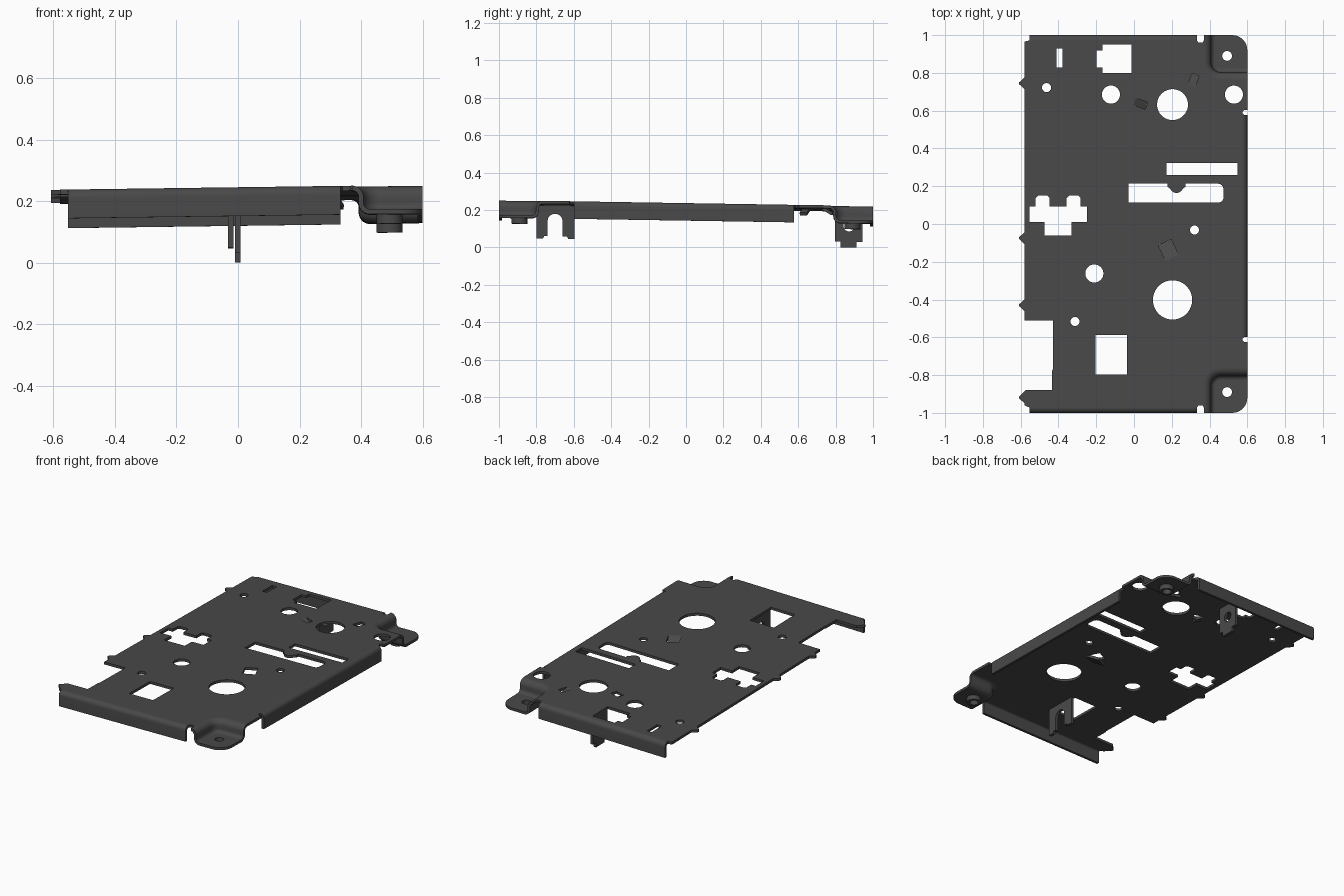
import bpy, bmesh, math
from mathutils import Matrix, Vector

if "Cube" in bpy.data.objects:
    bpy.data.objects.remove(bpy.data.objects["Cube"], do_unlink=True)

T = 0.016  # sheet thickness
# The whole sheet leans slightly: local z = 0 is the plate's top face
TILT = Matrix(((1, 0, 0, 0), (0, 1, 0, 0), (0.0135, -0.016, 1, 0.2294), (0, 0, 0, 1)))
UPRIGHT = Matrix(((0, 0, 1, 0), (1, 0, 0, 0), (0, 1, 0, 0), (0, 0, 0, 1)))  # (u,v,w) -> (y,z,x)

steel = bpy.data.materials.new("dark grey steel")
steel.use_nodes = True
steel.diffuse_color = (0.066, 0.066, 0.066, 1)
steel.node_tree.nodes["Principled BSDF"].inputs["Base Color"].default_value = (0.066, 0.066, 0.066, 1)


def finish(name, bm):
    """Clean, lean and link a part."""
    bmesh.ops.remove_doubles(bm, verts=bm.verts, dist=1e-5)
    bmesh.ops.recalc_face_normals(bm, faces=bm.faces)
    bm.transform(TILT)
    mesh = bpy.data.meshes.new(name)
    bm.to_mesh(mesh)
    bm.free()
    mesh.materials.append(steel)
    ob = bpy.data.objects.new(name, mesh)
    bpy.context.collection.objects.link(ob)
    bpy.ops.object.select_all(action='DESELECT')
    ob.select_set(True)
    bpy.context.view_layer.objects.active = ob
    bpy.ops.object.shade_smooth_by_angle(angle=math.radians(30))


def cut_sheet(name, loops, z, thick=T, matrix=Matrix()):
    """Flat sheet from an outline followed by its holes; z is the middle."""
    cu = bpy.data.curves.new(name + "_outline", 'CURVE')
    cu.dimensions, cu.fill_mode, cu.extrude = '2D', 'BOTH', thick / 2
    for loop in loops:
        sp = cu.splines.new('POLY')
        sp.points.add(len(loop) - 1)
        for p, (x, y) in zip(sp.points, loop):
            p.co = (x, y, 0, 1)
        sp.use_cyclic_u = True
    tmp = bpy.data.objects.new(name + "_outline", cu)
    bpy.context.collection.objects.link(tmp)
    dg = bpy.context.evaluated_depsgraph_get()
    mesh = bpy.data.meshes.new_from_object(tmp.evaluated_get(dg))
    bm = bmesh.new()
    bm.from_mesh(mesh)
    bpy.data.objects.remove(tmp, do_unlink=True)
    bpy.data.curves.remove(cu)
    bpy.data.meshes.remove(mesh)
    bm.transform(matrix @ Matrix.Translation((0, 0, z)))
    finish(name, bm)


def arc(cx, cy, r, a0, a1, n=8):
    return [(cx + r * math.cos(math.radians(a0 + (a1 - a0) * i / n)),
             cy + r * math.sin(math.radians(a0 + (a1 - a0) * i / n))) for i in range(n + 1)]


def circle(x, y, r):
    return arc(x, y, r, 0, 360, 36)[:-1]


def rect(x0, y0, x1, y1):
    return [(x0, y0), (x1, y0), (x1, y1), (x0, y1)]


def bent_profile(segments):
    """Closed section of bent sheet from (radius, turn) bends and (length, 0) runs."""
    d, z, a = 0.0, -T / 2, 0.0
    line = [(d, z, a)]
    for size, turn in segments:
        n = 7 if turn else 1
        for _ in range(n):
            step = math.radians(turn) / n
            run = 2 * size * math.sin(abs(step) / 2) if turn else size
            a += step / 2
            d, z = d + run * math.cos(a), z + run * math.sin(a)
            a += step / 2
            line.append((d, z, a))
    off = lambda s: [(d - s * math.sin(a), z + s * math.cos(a)) for d, z, a in line]
    return off(T / 2) + off(-T / 2)[::-1]


def sweep(name, profile, path):
    """Run a section along path points (x, y, outward x, outward y)."""
    bm = bmesh.new()
    rings = [[bm.verts.new((x + d * nx, y + d * ny, z)) for d, z in profile] for x, y, nx, ny in path]
    k = len(profile)
    for a, b in zip(rings, rings[1:]):
        for i in range(k):
            bm.faces.new((a[i], a[(i + 1) % k], b[(i + 1) % k], b[i]))
    for r in (rings[0], rings[-1]):   # end caps as quads across the thickness
        for i in range(k // 2 - 1):
            bm.faces.new((r[i], r[i + 1], r[k - 2 - i], r[k - 1 - i]))
    finish(name, bm)


# Main plate outline
EX, EY, ER = 0.37, 0.765, 0.09   # start and corner radius of the corner recesses


def right_end(sy, notch):
    pts = [(0.333, 0.972), (0.34, 0.961), (0.364, 0.961), (EX, 0.972)]
    pts += arc(EX + ER, EY + ER, ER, 180, 270)
    pts += [(0.6, EY), (0.6, notch + 0.013), (0.584, notch + 0.013), (0.575, notch + 0.005),
            (0.575, notch - 0.005), (0.584, notch - 0.013), (0.572, notch - 0.013)]
    return [(x, sy * y) for x, y in pts]


def side_tab(y):
    return [(-0.579, y + 0.032), (-0.608, y + 0.005), (-0.608, y - 0.005), (-0.579, y - 0.032)]


outline = [(-0.553, -0.972)] + right_end(-1, 0.611) + right_end(1, 0.59)[::-1]
outline += [(-0.553, 0.972), (-0.579, 0.966)]
outline += side_tab(0.745) + side_tab(-0.075) + side_tab(-0.43)
outline += [(-0.579, -0.51), (-0.43, -0.51), (-0.43, -0.77), (-0.435, -0.78), (-0.435, -0.88), (-0.575, -0.88)]
outline += side_tab(-0.918) + [(-0.579, -0.96)]

# Openings
holes = [circle(*c) for c in (
    (-0.463, 0.722, 0.024), (-0.122, 0.685, 0.048), (0.204, 0.632, 0.082), (0.529, 0.685, 0.048),
    (0.32, -0.032, 0.024), (-0.21, -0.262, 0.048), (0.204, -0.402, 0.104), (-0.312, -0.516, 0.024))]
holes += [rect(-0.41, 0.828, -0.378, 0.928), rect(0.172, 0.259, 0.548, 0.323),
          rect(-0.204, -0.796, -0.037, -0.587)]
holes.append([(-0.167, 0.80), (-0.013, 0.80), (-0.013, 0.95), (-0.167, 0.95),
              (-0.167, 0.918), (-0.198, 0.918), (-0.198, 0.828), (-0.167, 0.828)])
holes.append([(-0.03, 0.114)] + arc(0.449, 0.139, 0.025, -90, 0, 4) + arc(0.444, 0.184, 0.03, 0, 90, 4)
             + [(0.272, 0.214), (0.272, 0.196)] + arc(0.225, 0.2, 0.036, -20, -160, 6)
             + [(0.178, 0.196), (0.178, 0.214), (-0.03, 0.214)])
cross = [(-0.553, 0.011), (-0.474, 0.011), (-0.474, -0.06), (-0.33, -0.06), (-0.33, 0.011),
         (-0.25, 0.011), (-0.25, 0.093)]
for x0, x1 in ((-0.357, -0.283), (-0.521, -0.447)):
    cross += [(x1, 0.093), (x1, 0.138), (x1 - 0.012, 0.15), (x0 + 0.012, 0.15), (x0, 0.138), (x0, 0.093)]
holes.append(cross + [(-0.553, 0.093)])

# Lanced tongues: an opening with a tongue sloping down beneath it
lances = [(0.182, -0.138, 0.09, 0.075, 115), (0.035, 0.637, 0.065, 0.04, -20), (0.315, 0.76, 0.065, 0.04, 70)]
for i, (x, y, length, width, ang) in enumerate(lances):
    place = Matrix.Translation((x, y, 0)) @ Matrix.Rotation(math.radians(ang), 4, 'Z')
    l, w = length / 2, width / 2
    holes.append([tuple((place @ Vector((u, v, 0)))[:2]) for u, v in rect(-l, -w, l, w)])
    slope = place @ Matrix.Translation((-l, 0, 0)) @ Matrix.Rotation(math.radians(28), 4, 'Y')
    cut_sheet(f"lanced_tongue_{i + 1}", [rect(0, -w, length * 1.13, w)], -T / 2, T, slope)

cut_sheet("main_plate", [outline] + holes, -T / 2)

# Folded edge flanges
fold = bent_profile([(0.02, -90), (0.066, 0)])
sweep("front_flange", fold, [(-0.553, -0.972, 0, -1), (0.333, -0.972, 0, -1)])
sweep("back_flange", fold, [(-0.553, 0.972, 0, 1), (0.333, 0.972, 0, 1)])
sweep("left_flange", fold, [(0.572, -0.598, 1, 0), (0.572, 0.577, 1, 0)])

# Recessed mounting corners with bosses
step = bent_profile([(0.03, -90), (0.018, 0), (0.03, 90)])
for sy, label in ((-1, "front"), (1, "back")):
    path = [(EX, sy, 1, 0)]
    for x, y in arc(EX + ER, EY + ER, ER, 180, 270):
        path.append((x, sy * y, (EX + ER - x) / ER, sy * (EY + ER - y) / ER))
    path.append((0.6, sy * EY, 0, sy))
    sweep(f"{label}_corner_step", step, path)
    floor = [(EX + 0.06, 1)] + arc(EX + ER, EY + ER, ER - 0.06, 180, 270)
    floor += [(0.6, EY + 0.06)] + arc(0.52, 0.92, 0.08, 0, 90)
    hole = circle(0.493, sy * 0.89, 0.026)
    cut_sheet(f"{label}_corner_floor", [[(x, sy * y) for x, y in floor], hole], -0.086)
    cut_sheet(f"{label}_corner_boss", [circle(0.493, sy * 0.89, 0.042), hole], -0.109, 0.03)

# Hanging brackets beside the two rectangular openings
arch = [(-0.80, -0.005), (-0.80, -0.193), (-0.765, -0.193), (-0.758, -0.18), (-0.74, -0.18)]
arch += arc(-0.70, -0.10, 0.04, 180, 0, 12)
arch += [(-0.66, -0.18), (-0.636, -0.18), (-0.63, -0.193), (-0.595, -0.193), (-0.595, -0.005)]
cut_sheet("front_arch_bracket", [arch], -0.023, 0.018, UPRIGHT)

tongue = [(0.797, -0.005), (0.797, -0.185), (0.827, -0.185), (0.827, -0.215), (0.912, -0.215),
          (0.912, -0.185), (0.944, -0.185), (0.944, -0.005)]
cut_sheet("back_hole_bracket", [tongue, circle(0.872, -0.10, 0.03)], -0.001, 0.018, UPRIGHT)
